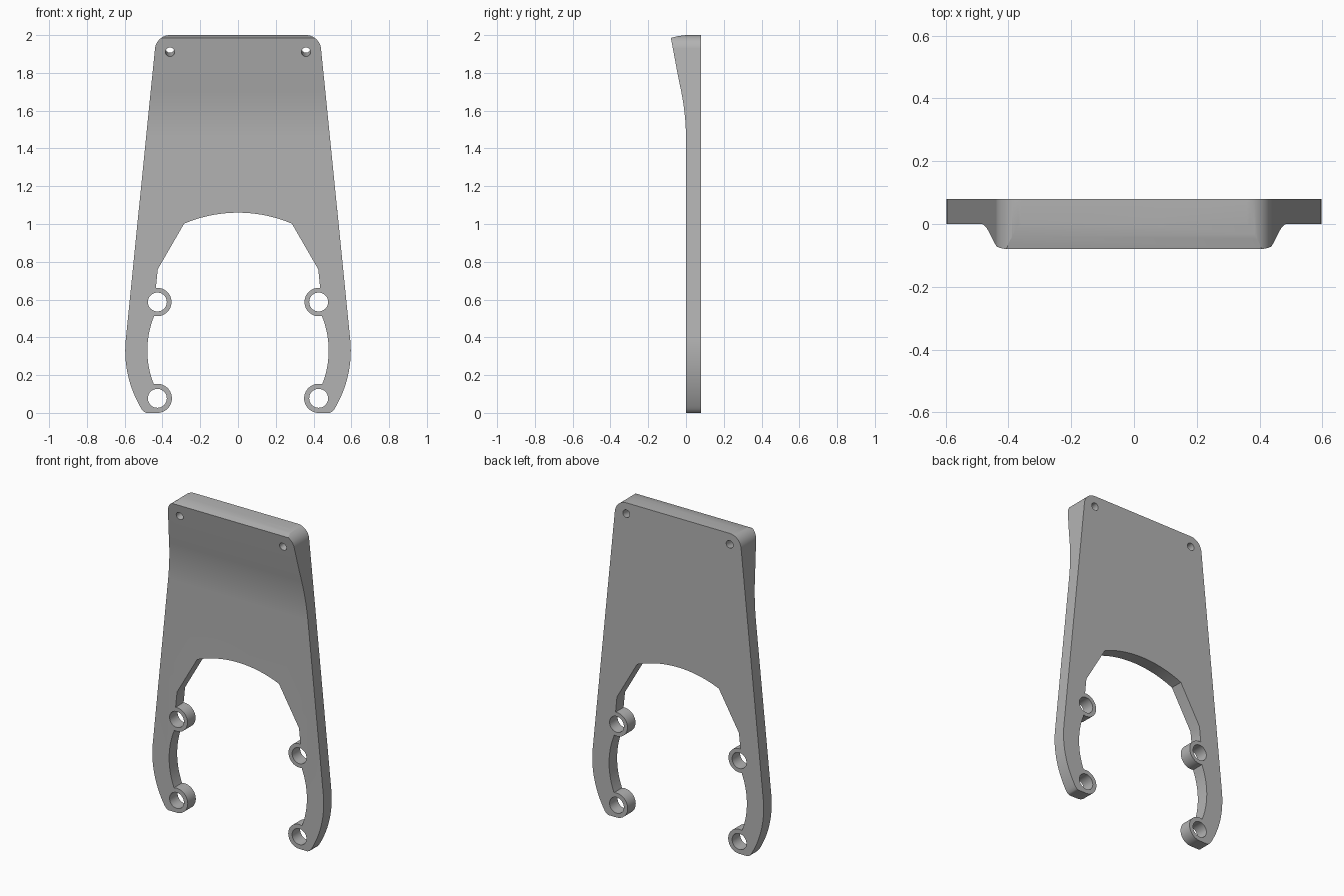
import bpy
import bmesh
from math import sin, cos, radians
from mathutils import Matrix, Vector

if "Cube" in bpy.data.objects:
    bpy.data.objects.remove(bpy.data.objects["Cube"], do_unlink=True)

ARC_Z = 0.33          # centre height of the fork arcs
THICK = 0.08          # plate lies between y = 0 and y = THICK
BOSSES = [(0.427, 0.077), (0.427, 0.587)]
TOP_HOLE = (0.36, 1.92)

metal = bpy.data.materials.new("plain grey metal")
metal.use_nodes = True
grey = (0.45, 0.45, 0.45, 1)
metal.diffuse_color = grey
metal.node_tree.nodes["Principled BSDF"].inputs["Base Color"].default_value = grey


def arc(cx, cz, r, a0, a1, n):
    angles = [radians(a0 + (a1 - a0) * i / n) for i in range(n + 1)]
    return [(cx + r * cos(a), cz + r * sin(a)) for a in angles]


def prism(name, points, direction):
    """Extrude a closed polygon of 3D points along a direction."""
    bm = bmesh.new()
    face = bm.faces.new([bm.verts.new(p) for p in points])
    side = bmesh.ops.extrude_face_region(bm, geom=[face])["geom"]
    bmesh.ops.translate(bm, vec=direction,
                        verts=[g for g in side if isinstance(g, bmesh.types.BMVert)])
    bmesh.ops.recalc_face_normals(bm, faces=bm.faces)
    return link(name, bm)


def link(name, bm):
    mesh = bpy.data.meshes.new(name)
    bm.to_mesh(mesh)
    bm.free()
    mesh.materials.append(metal)
    obj = bpy.data.objects.new(name, mesh)
    bpy.context.collection.objects.link(obj)
    return obj


def boolean(target, tool, operation):
    mod = target.modifiers.new(operation, "BOOLEAN")
    mod.operation = operation
    mod.solver = "EXACT"
    mod.object = tool
    bpy.ops.object.modifier_apply(modifier=mod.name)
    bpy.data.objects.remove(tool, do_unlink=True)


# Front outline, right half from top centre round to the arch centre
half = arc(*TOP_HOLE, 0.08, 90, 5.75, 14)
half += arc(0, ARC_Z, 0.597, 5.75, -31.3, 20)
half += [(0.498, 0.006), (0.485, 0)]
half += arc(*BOSSES[0], 0.077, -90, -284, 28)
half += arc(0, ARC_Z, 0.48, -22, 22, 20)
half += arc(*BOSSES[1], 0.075, -76, -276, 28)
half += [(0.425, 0.76)]
half += arc(0, ARC_Z, 0.73, 67, 90, 12)
outline = half + [(-x, z) for x, z in reversed(half[:-1])]
plate = prism("bracket_plate", [(x, -0.2, z) for x, z in outline], (0, 0.4, 0))

# Side profile: flat plate that flares forward to a lip at the top
flare = [(-0.4 * (t / 40) ** 2, 1.45 + t / 40) for t in range(11)]
profile = [(THICK, -0.1), (0, -0.1)] + flare
profile += [(-0.0455, 1.8), (-0.064, 1.9), (-0.08, 1.985)]
profile += [(-0.04, 1.995), (0, 2.0), (THICK, 2.0)]
slab = prism("side_profile", [(-1, y, z) for y, z in profile], (2, 0, 0))

bpy.ops.object.select_all(action="DESELECT")
bpy.context.view_layer.objects.active = plate
plate.select_set(True)
boolean(plate, slab, "INTERSECT")

# Boss holes go straight through, top holes follow the tilt of the lip
holes = [(x, z, 0.05, 0) for x, z in BOSSES] + [(*TOP_HOLE, 0.024, 8)]
bm = bmesh.new()
for x, z, radius, tilt in holes:
    for side in (-1, 1):
        place = (Matrix.Translation(Vector((side * x, 0, z)))
                 @ Matrix.Rotation(radians(90 + tilt), 4, "X"))
        bmesh.ops.create_cone(bm, cap_ends=True, segments=40, radius1=radius,
                              radius2=radius, depth=0.6, matrix=place)
boolean(plate, link("hole_cutter", bm), "DIFFERENCE")

# Smooth curves, crisp edges
bpy.ops.object.shade_smooth_by_angle(angle=radians(25))
weighted = plate.modifiers.new("even shading", "WEIGHTED_NORMAL")
weighted.keep_sharp = True
